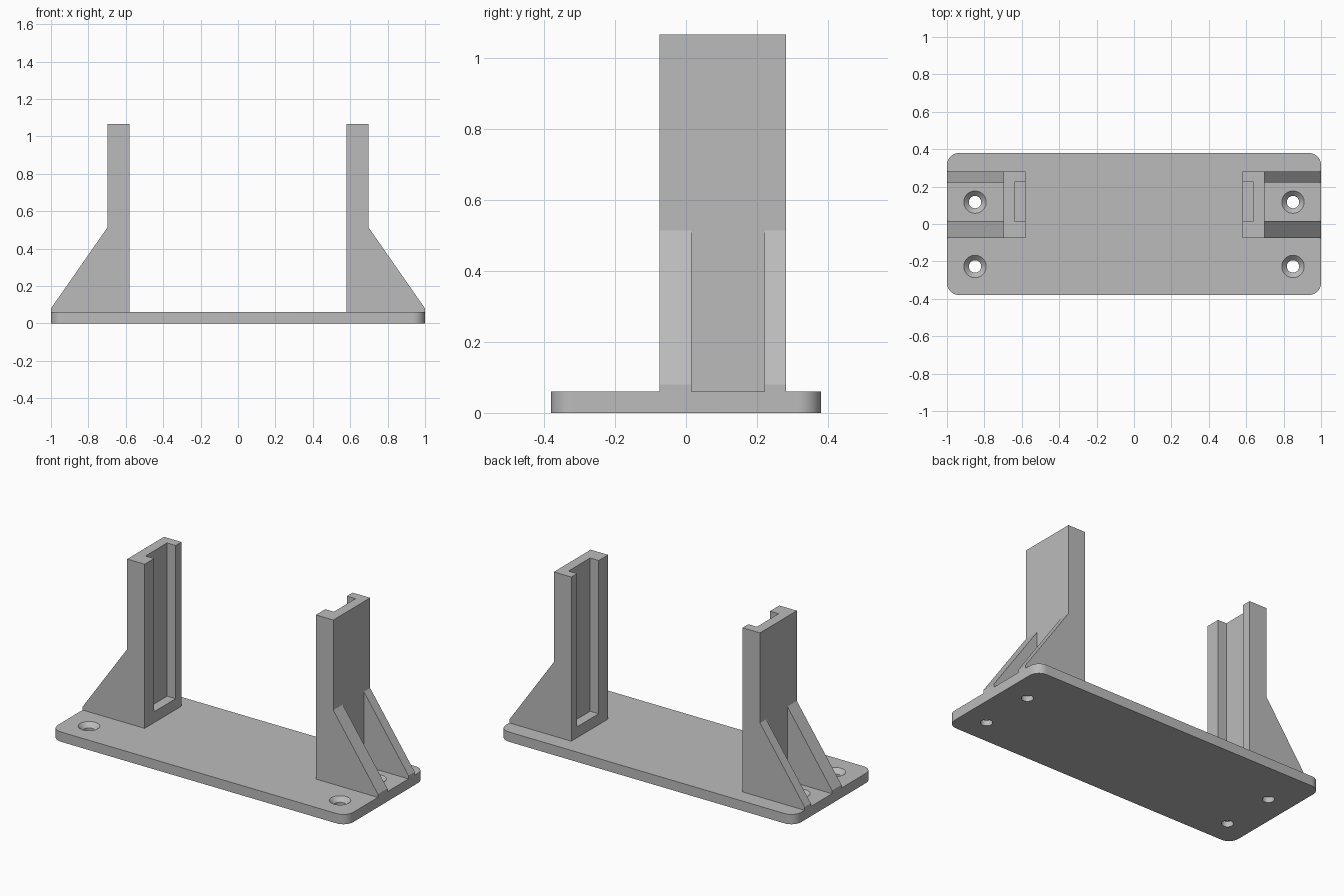
import bpy, bmesh, math
from mathutils import Matrix, Vector

default = bpy.data.objects.get("Cube")
if default:
    bpy.data.objects.remove(default, do_unlink=True)

grey = bpy.data.materials.new("plain grey")
grey.use_nodes = True
colour = (0.5, 0.5, 0.5, 1)
grey.diffuse_color = colour
grey.node_tree.nodes["Principled BSDF"].inputs["Base Color"].default_value = colour

PLATE_TOP = 0.06


def finish(name, bm):
    bmesh.ops.recalc_face_normals(bm, faces=bm.faces)
    mesh = bpy.data.meshes.new(name)
    bm.to_mesh(mesh)
    bm.free()
    mesh.materials.append(grey)
    obj = bpy.data.objects.new(name, mesh)
    bpy.context.collection.objects.link(obj)
    return obj


def prism(name, outline, direction):
    """Extrude a closed outline of 3D points along a direction."""
    bm = bmesh.new()
    face = bm.faces.new([bm.verts.new(p) for p in outline])
    new = bmesh.ops.extrude_face_region(bm, geom=[face])["geom"]
    verts = [v for v in new if isinstance(v, bmesh.types.BMVert)]
    bmesh.ops.translate(bm, verts=verts, vec=Vector(direction))
    return finish(name, bm)


def box(name, x0, x1, y0, y1, z0, z1):
    return prism(name, [(x0, y0, z0), (x1, y0, z0), (x1, y1, z0), (x0, y1, z0)],
                 (0, 0, z1 - z0))


def cone(name, x, y, z0, z1, r0, r1):
    bm = bmesh.new()
    bmesh.ops.create_cone(bm, cap_ends=True, segments=40, radius1=r0, radius2=r1,
                          depth=z1 - z0,
                          matrix=Matrix.Translation((x, y, (z0 + z1) / 2)))
    return finish(name, bm)


def cut(obj, cutters):
    """Subtract each cutter, bake the result and drop the cutters."""
    for cutter in cutters:
        mod = obj.modifiers.new("cut", "BOOLEAN")
        mod.operation = "DIFFERENCE"
        mod.solver = "EXACT"
        mod.object = cutter
    bpy.context.view_layer.update()
    graph = bpy.context.evaluated_depsgraph_get()
    baked = bpy.data.meshes.new_from_object(obj.evaluated_get(graph))
    obj.modifiers.clear()
    obj.data = baked
    for cutter in cutters:
        bpy.data.objects.remove(cutter, do_unlink=True)


def smooth(obj):
    bpy.ops.object.select_all(action="DESELECT")
    obj.select_set(True)
    bpy.context.view_layer.objects.active = obj
    bpy.ops.object.shade_smooth_by_angle(angle=math.radians(30))


# Base plate with rounded corners
HALF_X, HALF_Y, RADIUS, STEPS = 1.0, 0.38, 0.065, 10
outline = []
for i, (sx, sy) in enumerate([(1, 1), (-1, 1), (-1, -1), (1, -1)]):
    for k in range(STEPS + 1):
        a = (i + k / STEPS) * math.pi / 2
        outline.append((sx * (HALF_X - RADIUS) + RADIUS * math.cos(a),
                        sy * (HALF_Y - RADIUS) + RADIUS * math.sin(a), 0))
plate = prism("base_plate", outline, (0, 0, PLATE_TOP))

# Countersunk screw holes
holes = []
for x in (-0.85, 0.85):
    for y in (-0.227, 0.117):
        holes.append(cone("hole_cutter", x, y, -0.05, 0.1, 0.033, 0.033))
        holes.append(cone("sink_cutter", x, y, 0.033, 0.063, 0.033, 0.063))
cut(plate, holes)
smooth(plate)

# Upright brackets: post and sloped ribs, with a channel outside and a slot inside
for side, s in (("left", 1), ("right", -1)):
    profile = [(0.58, PLATE_TOP), (1.0, PLATE_TOP), (1.0, 0.08),
               (0.698, 0.513), (0.698, 1.065), (0.58, 1.065)]
    bracket = prism(side + "_bracket", [(s * x, -0.075, z) for x, z in profile],
                    (0, 0.356, 0))
    channel = box("channel_cutter", s * 0.698, s * 1.1, 0.016, 0.221, 0.02, 0.8)
    slot = box("slot_cutter", s * 0.5, s * 0.638, 0.016, 0.225, 0.127, 1.2)
    cut(bracket, [channel, slot])
